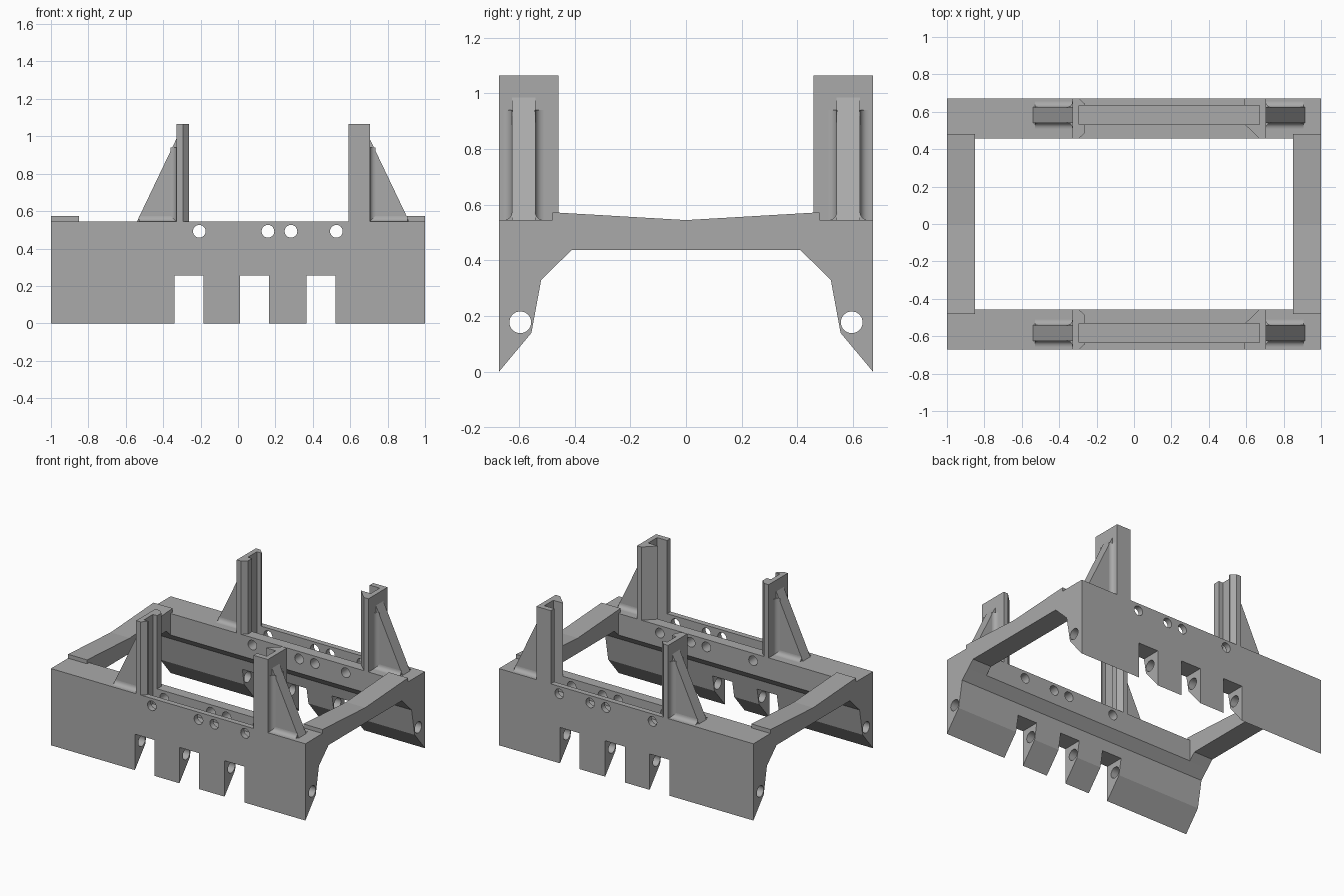
import bpy, bmesh, math
from mathutils import Vector

if "Cube" in bpy.data.objects:
    bpy.data.objects.remove(bpy.data.objects["Cube"], do_unlink=True)

GREY = (0.4, 0.4, 0.4, 1)
mat = bpy.data.materials.new("plain_grey")
mat.use_nodes = True
mat.diffuse_color = GREY
mat.node_tree.nodes["Principled BSDF"].inputs["Base Color"].default_value = GREY

TOP = 0.545      # rail top
MID = 0.583      # centre line of slot, channel and gusset
SLOT = (0.533, 0.633)
OUT, INN = 0.672, 0.457


def prism(name, profile, axis, lo, hi):
    """Extrude a 2D profile along an axis (x: yz profile, y: xz, z: xy)."""
    place = {"x": lambda a, b, t: (t, a, b),
             "y": lambda a, b, t: (a, t, b),
             "z": lambda a, b, t: (a, b, t)}[axis]
    bm = bmesh.new()
    ends = [[bm.verts.new(place(a, b, t)) for a, b in profile] for t in (lo, hi)]
    bm.faces.new(ends[0])
    bm.faces.new(ends[1])
    n = len(profile)
    for i in range(n):
        j = (i + 1) % n
        bm.faces.new((ends[0][i], ends[0][j], ends[1][j], ends[1][i]))
    bmesh.ops.recalc_face_normals(bm, faces=bm.faces)
    mesh = bpy.data.meshes.new(name)
    bm.to_mesh(mesh)
    bm.free()
    mesh.materials.append(mat)
    ob = bpy.data.objects.new(name, mesh)
    bpy.context.collection.objects.link(ob)
    return ob


def rect(a0, a1, b0, b1):
    return [(a0, b0), (a1, b0), (a1, b1), (a0, b1)]


def circle(a, b, r, n=32):
    return [(a + r * math.cos(2 * math.pi * i / n),
             b + r * math.sin(2 * math.pi * i / n)) for i in range(n)]


def fillet(a, b, da, db, r, n=6):
    """Concave corner profile, slightly sunk into both walls."""
    e = 0.003
    arc = [(a + da * r * (1 - math.sin(t)), b + db * r * (1 - math.cos(t)))
           for t in (math.pi / 2 * i / n for i in range(n + 1))]
    return [(a - da * e, b - db * e), (a + da * r, b - db * e)] + arc + [(a - da * e, b + db * r)]


def cut(ob, cutters):
    for c in cutters:
        c.hide_render = True
        m = ob.modifiers.new("cut", "BOOLEAN")
        m.operation, m.solver, m.object = "DIFFERENCE", "EXACT", c
        bpy.context.view_layer.objects.active = ob
        bpy.ops.object.modifier_apply(modifier=m.name)
        bpy.data.objects.remove(c, do_unlink=True)


def smooth(ob):
    bpy.ops.object.select_all(action="DESELECT")
    ob.select_set(True)
    bpy.context.view_layer.objects.active = ob
    bpy.ops.object.shade_smooth_by_angle(angle=math.radians(25))


for s, side in ((-1, "front"), (1, "back")):
    def flip(pts, s=s):
        return [(x, s * y) for x, y in pts]

    def span(a, b, s=s):
        return sorted((s * a, s * b))

    # Side rail with its top slot, bottom notches and drilled holes
    rail = prism(side + "_rail", [(s * y, z) for y, z in (
        (OUT, 0), (OUT, TOP), (INN, TOP), (INN, 0.392),
        (0.52, 0.33), (0.555, 0.14))], "x", -1, 1)
    cutters = [prism("slot_cutter", flip(rect(-0.295, 0.67, *SLOT)), "z", 0.43, 0.7)]
    for x0, x1 in ((-0.34, -0.185), (0.01, 0.165), (0.365, 0.52)):
        cutters.append(prism("notch_cutter", rect(x0, x1, -0.1, 0.255), "y", *span(0.4, 0.8)))
    for x in (-0.207, 0.16, 0.283, 0.526):
        cutters.append(prism("pin_cutter", circle(x, 0.492, 0.034), "y", *span(0.4, 0.8)))
    cutters.append(prism("rod_cutter", circle(s * 0.595, 0.178, 0.039), "x", -1.1, 1.1))
    cut(rail, cutters)
    smooth(rail)

    # Channel posts, open towards each other
    y0, y1 = SLOT
    prism(side + "_narrow_post", flip([
        (-0.33, INN), (-0.295, INN), (-0.262, INN + 0.03), (-0.262, y0), (-0.295, y0),
        (-0.295, y1), (-0.262, y1), (-0.262, OUT - 0.03), (-0.295, OUT), (-0.33, OUT)]),
        "z", TOP, 1.065)
    prism(side + "_wide_post", flip([
        (0.705, INN), (0.67, INN), (0.592, y0), (0.67, y0),
        (0.67, y1), (0.592, y1), (0.592, OUT), (0.705, OUT)]), "z", TOP, 1.065)

    # Triangular gussets with rounded roots
    for d, x, name in ((-1, -0.33, "narrow"), (1, 0.705, "wide")):
        label = side + "_" + name + "_gusset"
        prism(label, [(x, TOP), (x + d * 0.21, TOP), (x, 0.985)], "y", *span(MID - 0.042, MID + 0.042))
        for e in (-1, 1):
            y = MID + e * 0.042
            smooth(prism(label + "_post_fillet", flip(fillet(x, y, d, e, 0.03)), "z", TOP, 0.94))
            smooth(prism(label + "_base_fillet",
                         [(s * a, b) for a, b in fillet(y, TOP, e, 1, 0.03)],
                         "x", *sorted((x, x + d * 0.2))))

# End crossbars with a shallow V top
bar = [(-0.48, TOP - 0.1), (-0.48, 0.573), (0, TOP), (0.48, 0.573), (0.48, TOP - 0.1),
       (0.46, 0.389), (0.411, 0.437), (-0.411, 0.437), (-0.46, 0.389)]
for x, name in ((-1, "right_crossbar"), (0.85, "left_crossbar")):
    prism(name, bar, "x", x, x + 0.15)
